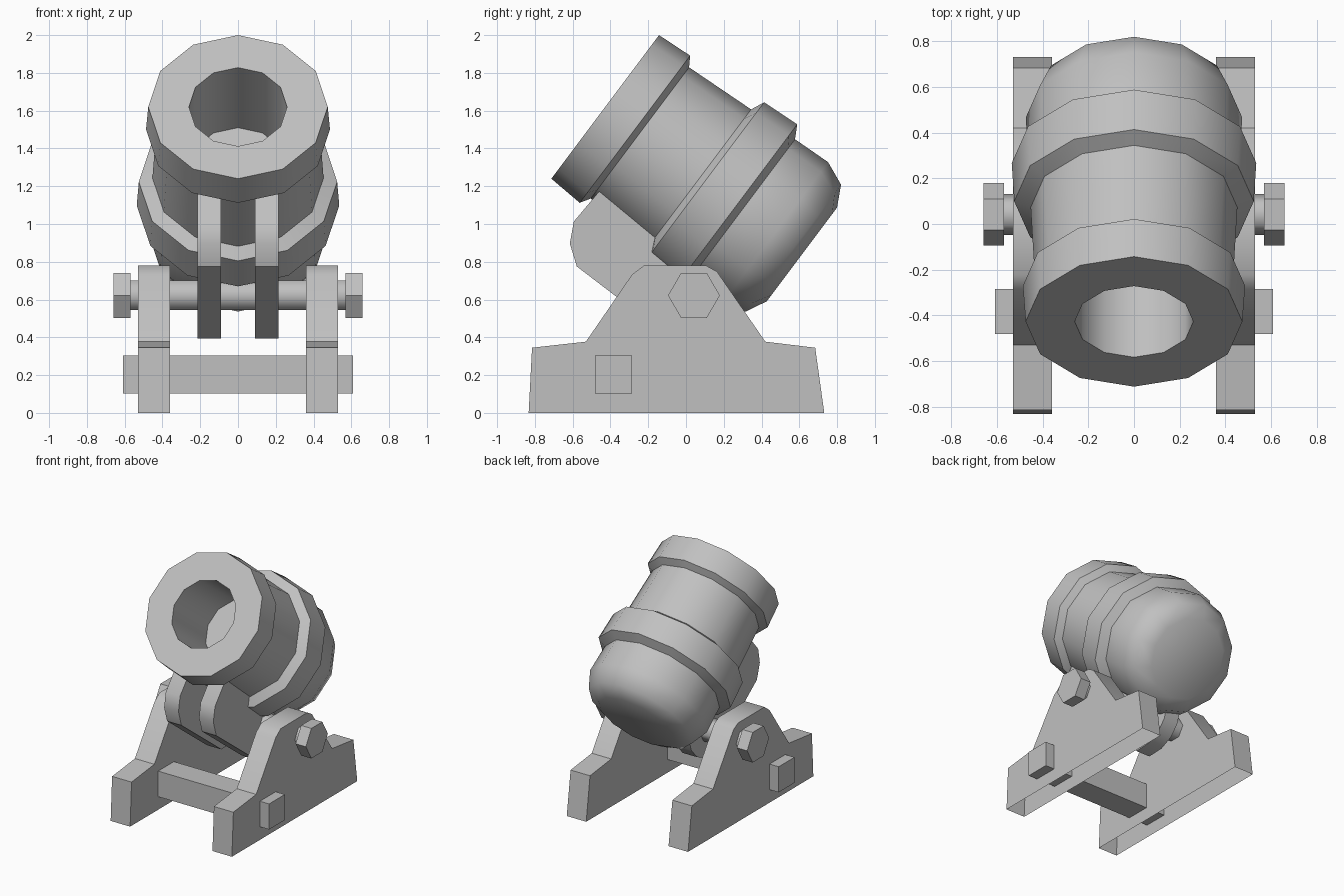
import bpy, bmesh, math
from mathutils import Matrix

cube = bpy.data.objects.get("Cube")
if cube:
    bpy.data.objects.remove(cube, do_unlink=True)

grey = bpy.data.materials.new("iron grey")
grey.use_nodes = True
colour = (0.53, 0.53, 0.53, 1)
grey.diffuse_color = colour
next(n for n in grey.node_tree.nodes
     if n.type == 'BSDF_PRINCIPLED').inputs["Base Color"].default_value = colour


def finish(bm, name, angle=None):
    """Turn a bmesh into a named object, optionally smooth below an angle."""
    bmesh.ops.recalc_face_normals(bm, faces=bm.faces)
    mesh = bpy.data.meshes.new(name)
    bm.to_mesh(mesh)
    bm.free()
    mesh.materials.append(grey)
    obj = bpy.data.objects.new(name, mesh)
    bpy.context.collection.objects.link(obj)
    if angle:
        bpy.ops.object.select_all(action='DESELECT')
        obj.select_set(True)
        bpy.context.view_layer.objects.active = obj
        bpy.ops.object.shade_smooth_by_angle(angle=math.radians(angle))
    return obj


def lathe(name, profile, sides, matrix, angle=None):
    """Revolve (radius, distance) points about local z and cap both ends."""
    bm = bmesh.new()
    turns = [math.tau * i / sides for i in range(sides)]
    rings = [[bm.verts.new((r * math.cos(t), r * math.sin(t), d)) for t in turns]
             for r, d in profile]
    for a, b in zip(rings, rings[1:]):
        for i in range(sides):
            j = (i + 1) % sides
            bm.faces.new((a[i], a[j], b[j], b[i]))
    bm.faces.new(rings[0])
    bm.faces.new(rings[-1])
    bm.transform(matrix)
    return finish(bm, name, angle)


def plate(name, outline, x0, x1, angle=None, open_bottom=False):
    """Extrude a (y, z) outline between two x positions."""
    bm = bmesh.new()
    a, b = [[bm.verts.new((x, y, z)) for y, z in outline] for x in (x0, x1)]
    bm.faces.new(a)
    bm.faces.new(b)
    n = len(outline)
    for i in range(n):
        j = (i + 1) % n
        bm.faces.new((a[i], a[j], b[j], b[i]))
    bmesh.ops.recalc_face_normals(bm, faces=bm.faces)
    if open_bottom:
        low = [f for f in bm.faces if all(v.co.z < 0.001 for v in f.verts)]
        bmesh.ops.delete(bm, geom=low, context='FACES_ONLY')
    return finish(bm, name, angle)


# Barrel: bore, muzzle ring, chase, reinforcing band and rounded breech
aim = Matrix(((1, 0, 0, 0),
              (0, -0.6, 0.8, -0.428),
              (0, -0.8, -0.6, 1.62),
              (0, 0, 0, 1)))
barrel = [(0.26, 0.53), (0.26, 0), (0.475, 0), (0.487, 0.197),
          (0.434, 0.23), (0.453, 0.626), (0.525, 0.659), (0.536, 0.869),
          (0.466, 0.907), (0.474, 1.12), (0.42, 1.246), (0.31, 1.302)]
lathe("barrel", barrel, 12, aim, 45)

# Cheeks and mounting lugs, one pair each
cheek = [(-0.833, 0), (-0.815, 0.345), (-0.53, 0.377), (-0.286, 0.732),
         (-0.223, 0.78), (0.106, 0.78), (0.164, 0.748), (0.42, 0.377),
         (0.684, 0.345), (0.732, 0)]
lug = [(-0.42, 1.22), (-0.594, 1.013), (-0.615, 0.897), (-0.578, 0.775),
       (-0.08, 0.395), (0.06, 0.4), (0.17, 0.45), (0.24, 0.53),
       (0.27, 0.62), (0.3, 0.72)]
for side, s in (("left", 1), ("right", -1)):
    plate(side + "_cheek", cheek, s * 0.36, s * 0.53, 45, True)
    plate(side + "_lug", lug, s * 0.09, s * 0.215, 30)

# Axle with a hexagonal bolt head at each end
across = Matrix.Translation((0, 0.042, 0.622)) @ Matrix(
    ((0, 0, 1, 0), (1, 0, 0, 0), (0, 1, 0, 0), (0, 0, 0, 1)))
lathe("axle", [(0.09, -0.6), (0.09, 0.6)], 6, across, 65)
for side, s in (("left", 1), ("right", -1)):
    lathe(side + "_bolt_head", [(0.137, s * 0.57), (0.137, s * 0.66)], 6, across)

# Square crossbar through the cheeks
plate("crossbar", [(-0.483, 0.103), (-0.286, 0.103),
                   (-0.286, 0.305), (-0.483, 0.305)], -0.61, 0.61)
